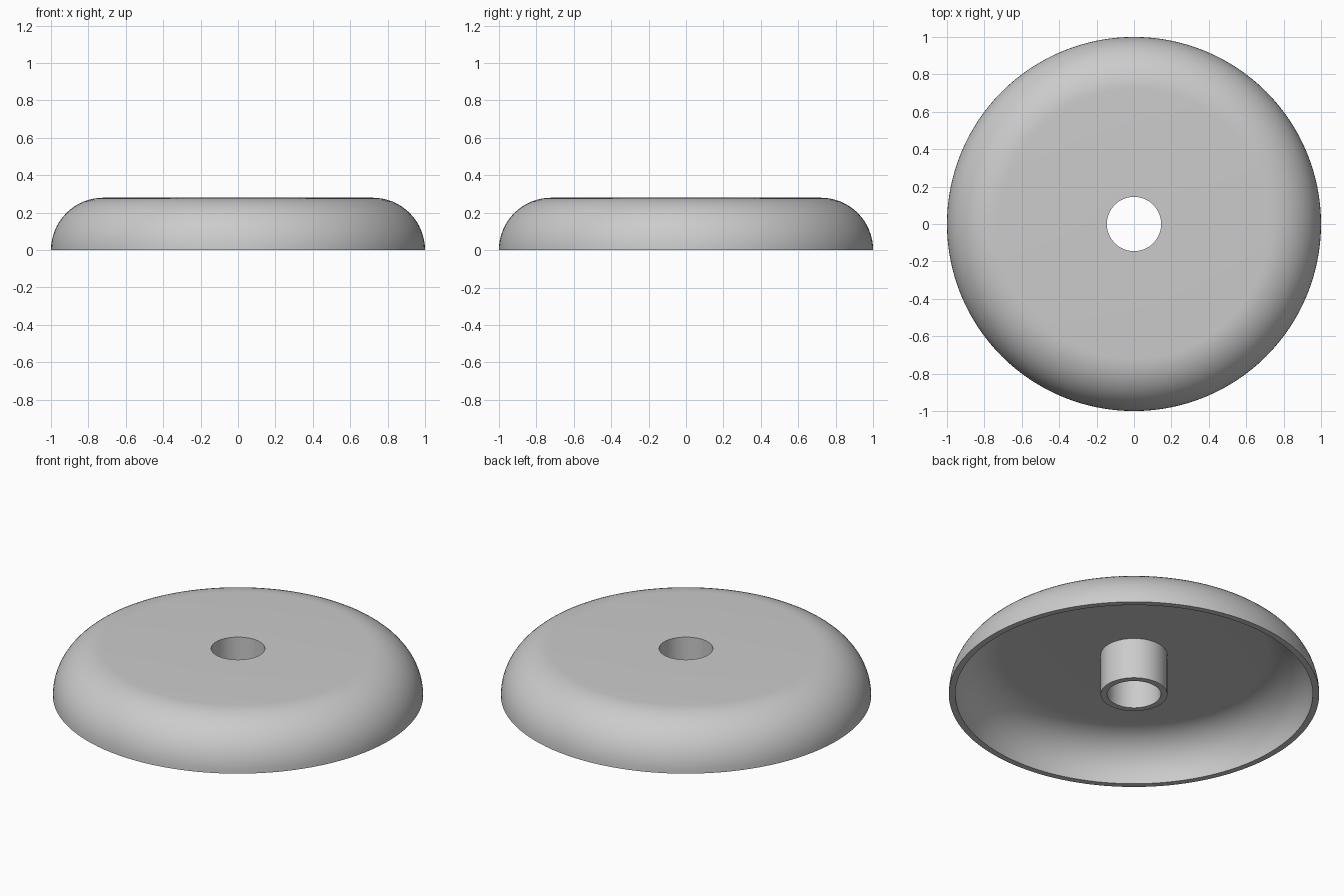
import bpy
import bmesh
import math
from mathutils import Vector

cube = bpy.data.objects.get("Cube")
if cube:
    bpy.data.objects.remove(cube, do_unlink=True)

HEIGHT = 0.28      # also the radius of the rounded edge
WALL = 0.035
HOLE = 0.145
ARC_CENTRE = 1.0 - HEIGHT
ARC_STEPS = 16
SIDES = 128

# Plain grey material
grey = bpy.data.materials.new("plain_grey")
grey.use_nodes = True
colour = (0.6, 0.6, 0.6, 1.0)
grey.diffuse_color = colour
grey.node_tree.nodes["Principled BSDF"].inputs["Base Color"].default_value = colour


def rounded_edge(radius):
    """Quarter circle from the bottom rim up to the flat top."""
    angles = [math.pi / 2 * i / ARC_STEPS for i in range(ARC_STEPS + 1)]
    return [(ARC_CENTRE + radius * math.cos(a), radius * math.sin(a)) for a in angles]


def lathe(name, profile):
    """Turn a closed (radius, height) profile around the z axis."""
    bm = bmesh.new()
    verts = [bm.verts.new((r, 0, z)) for r, z in profile]
    edges = [bm.edges.new((v, verts[(i + 1) % len(verts)])) for i, v in enumerate(verts)]
    bmesh.ops.spin(bm, geom=verts + edges, cent=Vector(), axis=(0, 0, 1),
                   angle=math.tau, steps=SIDES, use_merge=True)
    bmesh.ops.remove_doubles(bm, verts=bm.verts, dist=1e-5)
    bmesh.ops.recalc_face_normals(bm, faces=bm.faces)
    mesh = bpy.data.meshes.new(name)
    bm.to_mesh(mesh)
    bm.free()
    mesh.materials.append(grey)
    obj = bpy.data.objects.new(name, mesh)
    bpy.context.collection.objects.link(obj)
    bpy.ops.object.select_all(action="DESELECT")
    obj.select_set(True)
    bpy.context.view_layer.objects.active = obj
    bpy.ops.object.shade_smooth_by_angle(angle=math.radians(30))
    return obj


# Hollow domed cap with a central sleeve: outer skin, bore, sleeve, inner skin
outer_skin = rounded_edge(HEIGHT)
inner_skin = rounded_edge(HEIGHT - WALL)
sleeve = [(HOLE, HEIGHT), (HOLE, 0), (HOLE + WALL, 0), (HOLE + WALL, HEIGHT - WALL)]
lathe("domed_cap_with_sleeve", outer_skin + sleeve + inner_skin[::-1])
